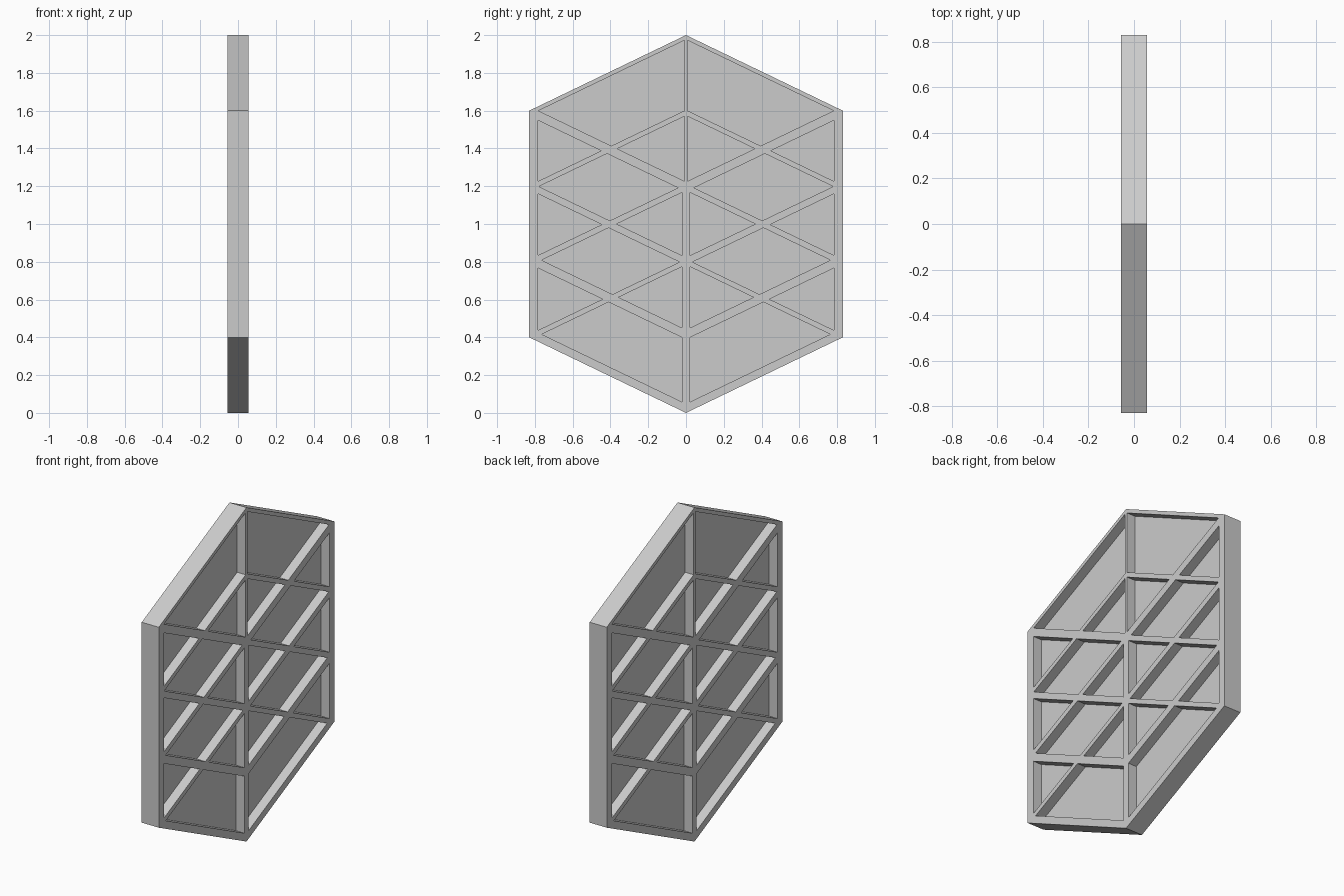
import bpy, bmesh
from mathutils import Vector

if "Cube" in bpy.data.objects:
    bpy.data.objects.remove(bpy.data.objects["Cube"])

W, S = 0.83, 0.482          # half width, slope of the slanted bars
DEPTH = 0.113

# bars on the +y half: (slope, upper height at y=0, lower height at y=0)
BARS = [(-S, 1.604, 1.574), (-S, 1.212, 1.177), (-S, 0.815, 0.784),
        (S, 1.223, 1.171), (S, 0.823, 0.782), (S, 0.440, 0.389),
        (-S, 2.100, 1.976), (S, 0.048, -0.100)]     # last two: hexagon rim
SIDE = 0.783                # inner edge of the upright rim
POST_TOP, POST_LOW = 0.008, 0.02   # half widths of the centre post


def in_frame(c):
    post = POST_TOP if c.z > 1.2 else POST_LOW
    if c.y < post or c.y > SIDE:
        return True
    return any(lo < c.z - s * c.y < hi for s, hi, lo in BARS)


def lattice(keep_frame):
    """Half hexagon cut along every bar edge, filtered, then mirrored."""
    bm = bmesh.new()
    outline = [(0, 0), (W, 0.4), (W, 1.6), (0, 2)]
    bm.faces.new([bm.verts.new((0, y, z)) for y, z in outline])
    cuts = [((0, h, 0), None) for h in (POST_TOP, POST_LOW, SIDE)]
    cuts = [(Vector(p), Vector((0, 1, 0))) for p, _ in cuts]
    for s, hi, lo in BARS:
        cuts += [(Vector((0, 0, h)), Vector((0, -s, 1)).normalized()) for h in (hi, lo)]
    for co, no in cuts:
        bmesh.ops.bisect_plane(bm, geom=bm.verts[:] + bm.edges[:] + bm.faces[:],
                               dist=1e-6, plane_co=co, plane_no=no)
    drop = [f for f in bm.faces if in_frame(f.calc_center_median()) != keep_frame]
    bmesh.ops.delete(bm, geom=drop, context='FACES')
    dup = bmesh.ops.duplicate(bm, geom=bm.verts[:] + bm.edges[:] + bm.faces[:])["geom"]
    for v in dup:
        if isinstance(v, bmesh.types.BMVert):
            v.co.y *= -1
    bmesh.ops.reverse_faces(bm, faces=[f for f in dup if isinstance(f, bmesh.types.BMFace)])
    bmesh.ops.remove_doubles(bm, verts=bm.verts[:], dist=1e-5)
    return bm


def make_object(name, bm):
    me = bpy.data.meshes.new(name)
    bm.to_mesh(me)
    bm.free()
    ob = bpy.data.objects.new(name, me)
    bpy.context.collection.objects.link(ob)
    return ob


# window frame with crossing bars
frame = make_object("lattice_frame", lattice(True))
mod = frame.modifiers.new("depth", 'SOLIDIFY')
mod.thickness = DEPTH
mod.offset = 0

# thin panes in the middle of the frame depth
make_object("window_panes", lattice(False))
